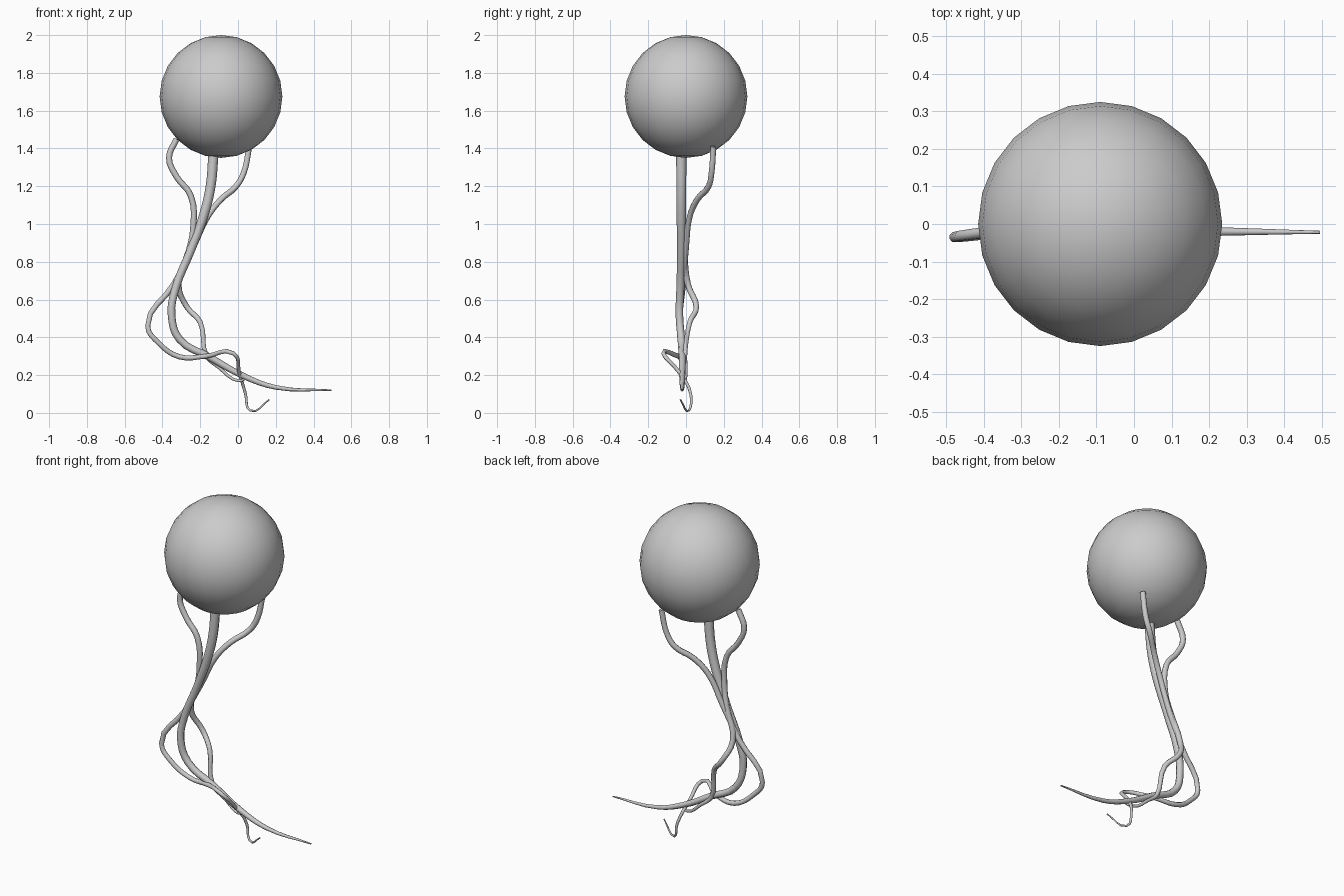
import bpy, math

# round balloon-like body
bpy.ops.mesh.primitive_uv_sphere_add(segments=24, ring_count=12, radius=0.325,
                                     location=(-0.09, 0, 1.675))
body = bpy.context.object
body.name = "round_body"
bpy.ops.object.shade_smooth()


def tendril(name, points):
    """Tapered tube through (x, y, z, radius) points."""
    cu = bpy.data.curves.new(name, 'CURVE')
    cu.dimensions = '3D'
    cu.resolution_u = 4
    cu.bevel_depth = 1.0
    cu.bevel_resolution = 2
    cu.use_fill_caps = True
    sp = cu.splines.new('BEZIER')
    sp.bezier_points.add(len(points) - 1)
    for bp, (x, y, z, r) in zip(sp.bezier_points, points):
        bp.co = (x, y, z)
        bp.radius = r
        bp.handle_left_type = bp.handle_right_type = 'AUTO'
    ob = bpy.data.objects.new(name, cu)
    bpy.context.collection.objects.link(ob)
    bpy.ops.object.select_all(action='DESELECT')
    ob.select_set(True)
    bpy.context.view_layer.objects.active = ob
    bpy.ops.object.convert(target='MESH')
    bpy.ops.object.shade_smooth_by_angle(angle=math.radians(50))


# thick central tendril
tendril("main_tendril", [
    (-0.13, -0.025, 1.37, 0.027), (-0.145, -0.025, 1.2, 0.026),
    (-0.18, -0.025, 1.05, 0.025), (-0.25, -0.025, 0.86, 0.022),
    (-0.33, -0.03, 0.66, 0.021), (-0.352, -0.035, 0.52, 0.02),
    (-0.31, -0.025, 0.39, 0.02), (-0.15, -0.02, 0.295, 0.019),
    (0.03, -0.02, 0.195, 0.016), (0.2, -0.02, 0.135, 0.012),
    (0.495, -0.022, 0.12, 0.004)])

# left tendril, bulging backwards near the bottom
tendril("left_tendril", [
    (-0.325, -0.025, 1.45, 0.016), (-0.365, -0.025, 1.35, 0.016),
    (-0.325, -0.025, 1.25, 0.016), (-0.25, -0.025, 1.15, 0.016),
    (-0.238, -0.022, 0.97, 0.016), (-0.26, -0.01, 0.86, 0.016),
    (-0.315, 0.01, 0.68, 0.016), (-0.27, 0.055, 0.56, 0.015),
    (-0.2, 0.02, 0.48, 0.014), (-0.165, -0.005, 0.3, 0.012),
    (-0.1, 0.0, 0.24, 0.01), (0.0, -0.01, 0.17, 0.008),
    (0.05, -0.03, 0.185, 0.005)])

# rear right tendril, crossing to the left then hooking at the base
tendril("right_tendril", [
    (0.06, 0.145, 1.41, 0.016), (0.03, 0.135, 1.27, 0.016),
    (-0.01, 0.12, 1.2, 0.016), (-0.09, 0.06, 1.13, 0.016),
    (-0.16, 0.02, 1.04, 0.016), (-0.24, 0.0, 0.87, 0.016),
    (-0.34, -0.015, 0.68, 0.016), (-0.478, -0.035, 0.46, 0.014),
    (-0.42, -0.03, 0.37, 0.014), (-0.31, -0.015, 0.297, 0.014),
    (-0.17, -0.04, 0.3, 0.013), (-0.025, -0.12, 0.315, 0.011),
    (0.005, -0.04, 0.22, 0.01), (0.04, 0.025, 0.1, 0.008),
    (0.066, 0.015, 0.012, 0.006), (0.165, -0.03, 0.07, 0.004)])
